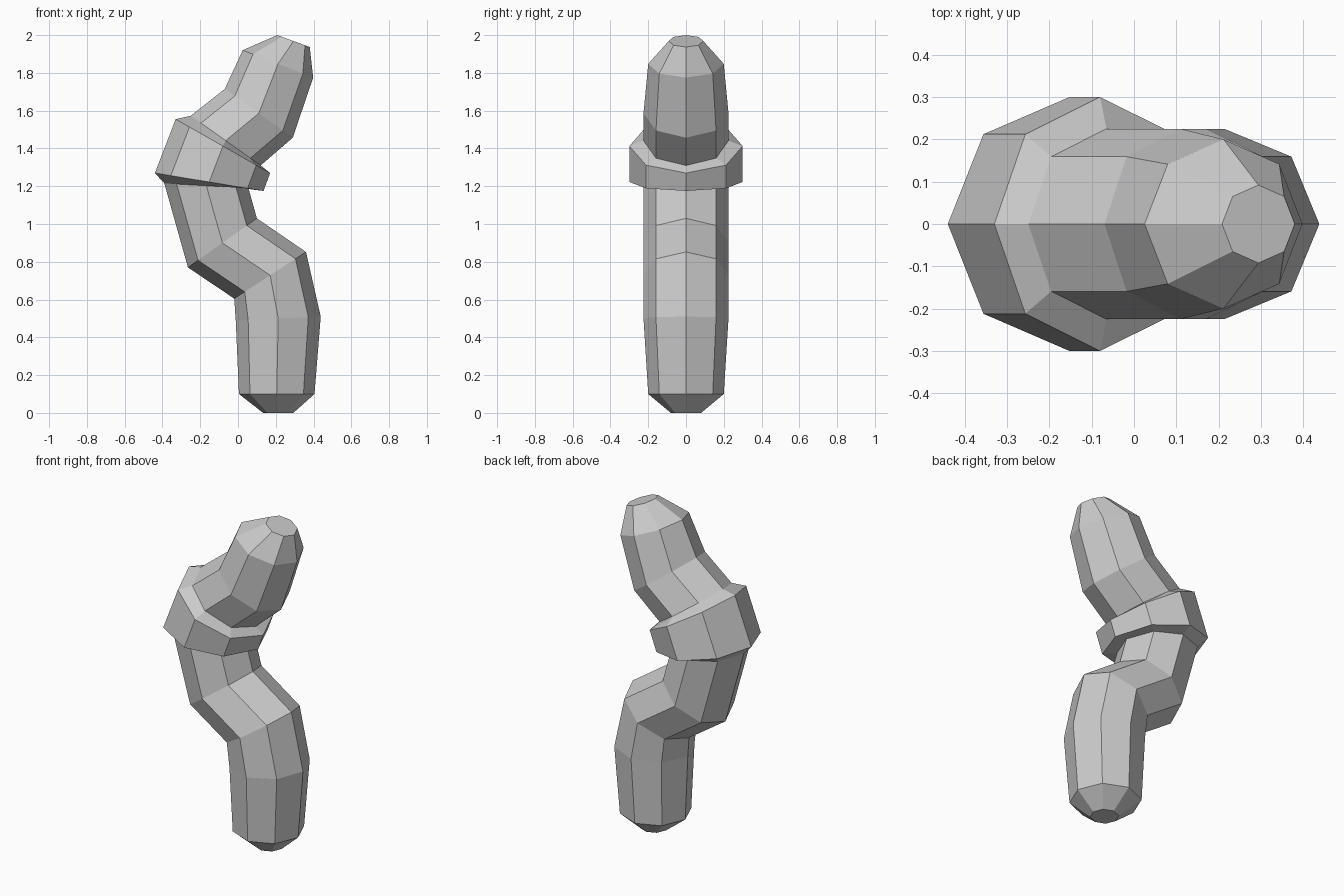
import bpy, bmesh, math

if "Cube" in bpy.data.objects:
    bpy.data.objects.remove(bpy.data.objects["Cube"])

SIDES = 8

# Cross-sections from bottom to top: left (x, z), right (x, z), depth radius
SECTIONS = [
    ((0.133, 0.0), (0.293, 0.0), 0.08),        # foot cap
    ((0.005, 0.10), (0.405, 0.10), 0.20),
    ((-0.012, 0.49), (0.438, 0.51), 0.225),
    ((-0.02, 0.605), (0.36, 0.852), 0.225),    # lower bend
    ((-0.265, 0.77), (0.10, 1.03), 0.225),
    ((-0.39, 1.215), (0.055, 1.19), 0.225),    # neck under the collar
    ((-0.44, 1.27), (0.135, 1.175), 0.30),     # collar
    ((-0.33, 1.555), (0.17, 1.27), 0.30),
    ((-0.25, 1.573), (0.12, 1.31), 0.225),     # neck above the collar
    ((-0.07, 1.715), (0.29, 1.457), 0.225),
    ((0.025, 1.92), (0.398, 1.775), 0.20),
    ((0.208, 2.0), (0.38, 1.937), 0.092),      # head cap
]


def add_section(bm, left, right, depth):
    """Tilted octagon spanning left to right in xz and +-depth in y."""
    cx, cz = (left[0] + right[0]) / 2, (left[1] + right[1]) / 2
    hx, hz = (right[0] - left[0]) / 2, (right[1] - left[1]) / 2
    ring = []
    for i in range(SIDES):
        a = 2 * math.pi * i / SIDES
        c, s = math.cos(a), math.sin(a)
        ring.append(bm.verts.new((cx + hx * c, depth * s, cz + hz * c)))
    return ring


# Wavy faceted body with its raised collar
bm = bmesh.new()
rings = [add_section(bm, *sec) for sec in SECTIONS]
for low, high in zip(rings, rings[1:]):
    for i in range(SIDES):
        j = (i + 1) % SIDES
        bm.faces.new((low[i], low[j], high[j], high[i]))
bm.faces.new(rings[0][::-1])
bm.faces.new(rings[-1])
bmesh.ops.recalc_face_normals(bm, faces=bm.faces)

mesh = bpy.data.meshes.new("collared_wavy_body")
bm.to_mesh(mesh)
bm.free()
body = bpy.data.objects.new("collared_wavy_body", mesh)
bpy.context.collection.objects.link(body)
